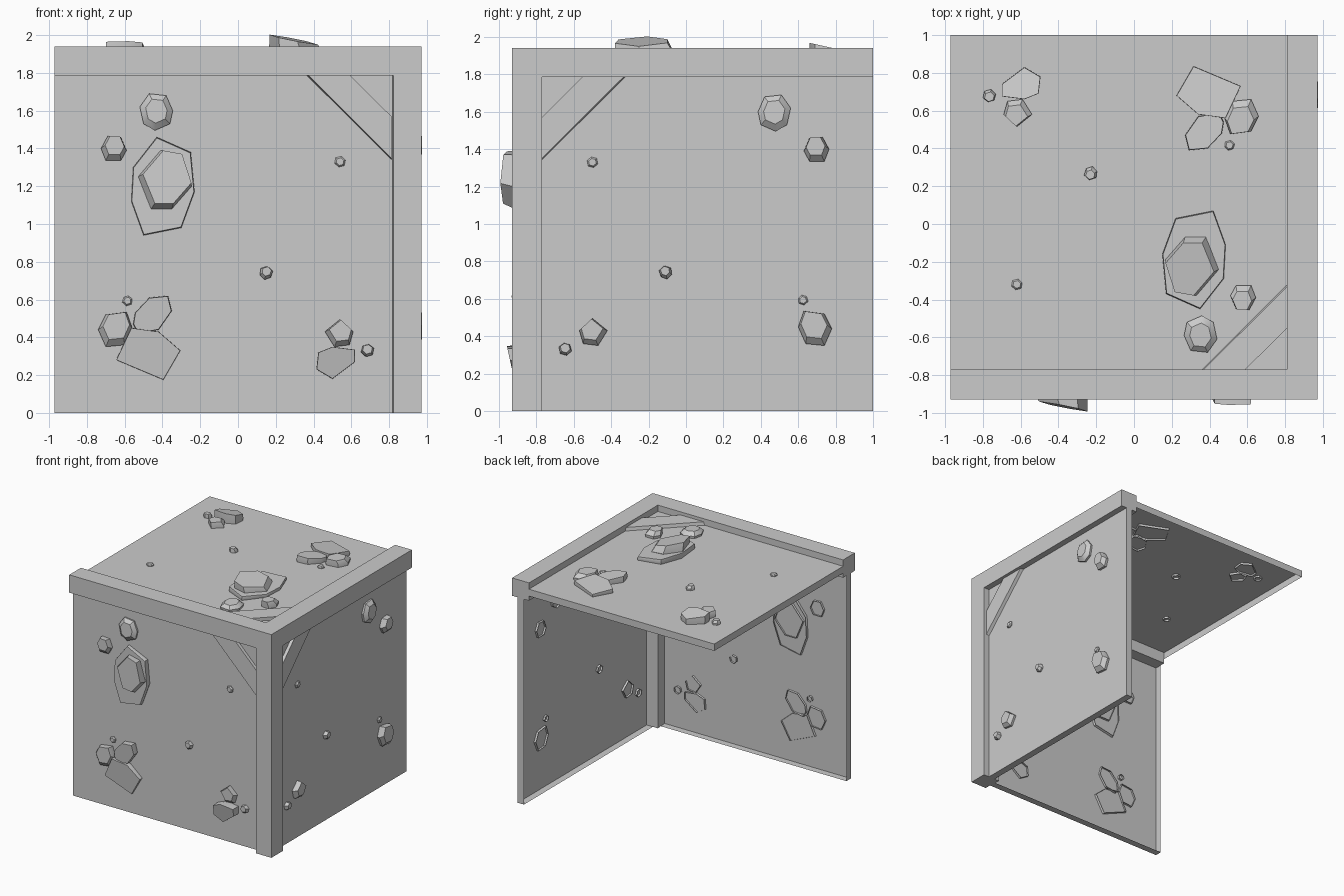
import bpy, bmesh, math, random

if "Cube" in bpy.data.objects:
    bpy.data.objects.remove(bpy.data.objects["Cube"])

random.seed(4)

# Face frames: (u, v) lies in the wall plane, w points outwards from its surface
def front(u, v, w): return (u, -0.875 - w, v)
def side(u, v, w): return (0.918 + w, 0.04 - u, v)
def top(u, v, w): return (u, 1.02 - v, 1.885 + w)
def top_turned(u, v, w): return (-u - 0.08, 1.01 - v, 1.885 + w)

def loft(name, rings, place, open_back=False):
    """Solid through matching rings of (u, v, w) points, optionally without its back."""
    bm = bmesh.new()
    vs = [[bm.verts.new(place(*p)) for p in r] for r in rings]
    n = len(rings[0])
    for a, b in zip(vs, vs[1:]):
        for i in range(n):
            j = (i + 1) % n
            bm.faces.new((a[i], a[j], b[j], b[i]))
    back = bm.faces.new(vs[0])
    bm.faces.new(vs[-1])
    bmesh.ops.recalc_face_normals(bm, faces=bm.faces)
    if open_back:
        bm.faces.remove(back)
    me = bpy.data.meshes.new(name)
    bm.to_mesh(me)
    bm.free()
    ob = bpy.data.objects.new(name, me)
    bpy.context.collection.objects.link(ob)
    return ob

def box(name, lo, hi, place=lambda *p: p, open_back=False):
    (x0, y0, z0), (x1, y1, z1) = lo, hi
    q = [(x0, y0), (x1, y0), (x1, y1), (x0, y1)]
    return loft(name, [[(x, y, z) for x, y in q] for z in (z0, z1)], place, open_back)

def stone(name, outline, h, place, scale=0.75, shift=(0, 0), tilt=(0, 0), mid=0.4):
    """Faceted stone: open outline just through the wall, smaller tilted top face."""
    n = len(outline)
    cu = sum(p[0] for p in outline) / n
    cv = sum(p[1] for p in outline) / n
    base = [(cu + (u - cu) * .95, cv + (v - cv) * .95, -0.018) for u, v in outline]
    belt, cap = [], []
    for u, v in outline:
        du, dv = u - cu, v - cv
        belt.append((u, v, mid * (h + tilt[0] * du + tilt[1] * dv)))
        du, dv = du * scale, dv * scale
        cap.append((cu + du + shift[0], cv + dv + shift[1], h + tilt[0] * du + tilt[1] * dv))
    ob = loft(name, [base, belt, cap], place, True)
    ob.select_set(True)
    bpy.context.view_layer.objects.active = ob
    return ob

def blob(u, v, r, n=6, start=0.3):
    """Slightly irregular polygon outline."""
    pts = []
    for i in range(n):
        a = start + math.tau * i / n
        k = r * random.uniform(0.9, 1.08)
        pts.append((u + k * math.cos(a), v + k * math.sin(a)))
    return pts

# Three open-backed wall trays meeting at the corner
box("front_wall", (-0.972, 0, -0.06), (0.89, 1.86, 0), front, True)
box("side_wall", (-0.96, 0, -0.06), (0.89, 1.86, 0), side, True)
box("top_wall", (-0.972, 0.02, -0.06), (0.89, 1.87, 0), top, True)

# Edge beams
box("front_beam", (-0.972, -0.93, 1.785), (0.972, -0.77, 1.94))
box("side_beam", (0.81, -0.77, 1.785), (0.972, 1.0, 1.94))
post = [(0.822, -0.93), (0.972, -0.93), (0.972, -0.77), (0.81, -0.77)]
loft("corner_post", [[(x, y, z) for x, y in post] for z in (0, 1.785)], lambda *p: p)

# Diagonal corner braces, one per wall
for label, place in (("front", front), ("side", side), ("top", top)):
    low = [(0.36, 1.79), (0.59, 1.79), (0.812, 1.57), (0.812, 1.34)]
    high = [(0.37, 1.79), (0.59, 1.79), (0.812, 1.57), (0.812, 1.35)]
    loft(label + "_brace", [[(u, v, -0.003) for u, v in low],
                            [(u, v, 0.028) for u, v in high]], place)

# Stones found on every wall: outline, height, cap scale, cap shift, tilt
small = [
    ("dome_stone", [(-.52, 1.62), (-.47, 1.69), (-.38, 1.68), (-.345, 1.60), (-.36, 1.53), (-.44, 1.495), (-.50, 1.53)], .045, .65, (0, .005), (0, -.05)),
    ("upper_stone", [(-.725, 1.40), (-.69, 1.465), (-.62, 1.46), (-.59, 1.39), (-.62, 1.335), (-.70, 1.335)], .055, .75, (.005, .018), (0, 0)),
    ("right_pebble", blob(.54, 1.33, .032), .018, .7, (0, 0), (0, 0)),
    ("middle_pebble", blob(.148, .74, .036), .035, .7, (.003, .008), (0, 0)),
    ("low_left_stone", [(-.74, .44), (-.70, .52), (-.59, .535), (-.56, .45), (-.60, .36), (-.70, .35)], .055, .78, (.005, .018), (0, 0)),
    ("low_left_pebble", blob(-.585, .595, .028), .018, .7, (0, 0), (0, 0)),
    ("low_right_stone", [(.46, .43), (.54, .495), (.61, .43), (.59, .36), (.51, .35)], .05, .78, (.005, .015), (0, 0)),
    ("low_right_pebble", blob(.685, .332, .035), .035, .75, (0, .006), (0, 0)),
]
# Larger slabs on the front and top walls only
large = [
    ("base_flake", [(-.555, 1.30), (-.43, 1.46), (-.25, 1.38), (-.23, 1.17), (-.30, .98), (-.50, .94), (-.565, 1.12)], .035, .98, (0, 0), (.06, 0)),
    ("tall_stone", [(-.53, 1.25), (-.41, 1.39), (-.30, 1.37), (-.245, 1.20), (-.35, 1.08), (-.46, 1.08)], .092, .9, (.012, .015), (.2, -.04)),
    ("wide_slab", [(-.645, .28), (-.565, .45), (-.42, .43), (-.305, .33), (-.395, .175)], .04, .99, (0, 0), (-.02, .1)),
    ("leaf_slab", [(-.555, .47), (-.545, .53), (-.47, .61), (-.37, .62), (-.35, .54), (-.42, .44), (-.53, .42)], .045, .97, (0, 0), (.05, .08)),
    ("flat_stone", [(.415, .23), (.425, .32), (.50, .35), (.62, .335), (.62, .27), (.50, .18)], .068, .98, (0, 0), (0, .22)),
]
for label, place in (("front", front), ("side", side), ("top", top_turned)):
    for name, *shape in small + (large if label != "side" else []):
        outline, h, sc, sh, tilt = shape
        stone(f"{label}_{name}", outline, h, place, sc, sh, tilt)

# Soft shading on the worn stones, sharp creases kept
bpy.ops.object.shade_smooth_by_angle(angle=math.radians(35))
